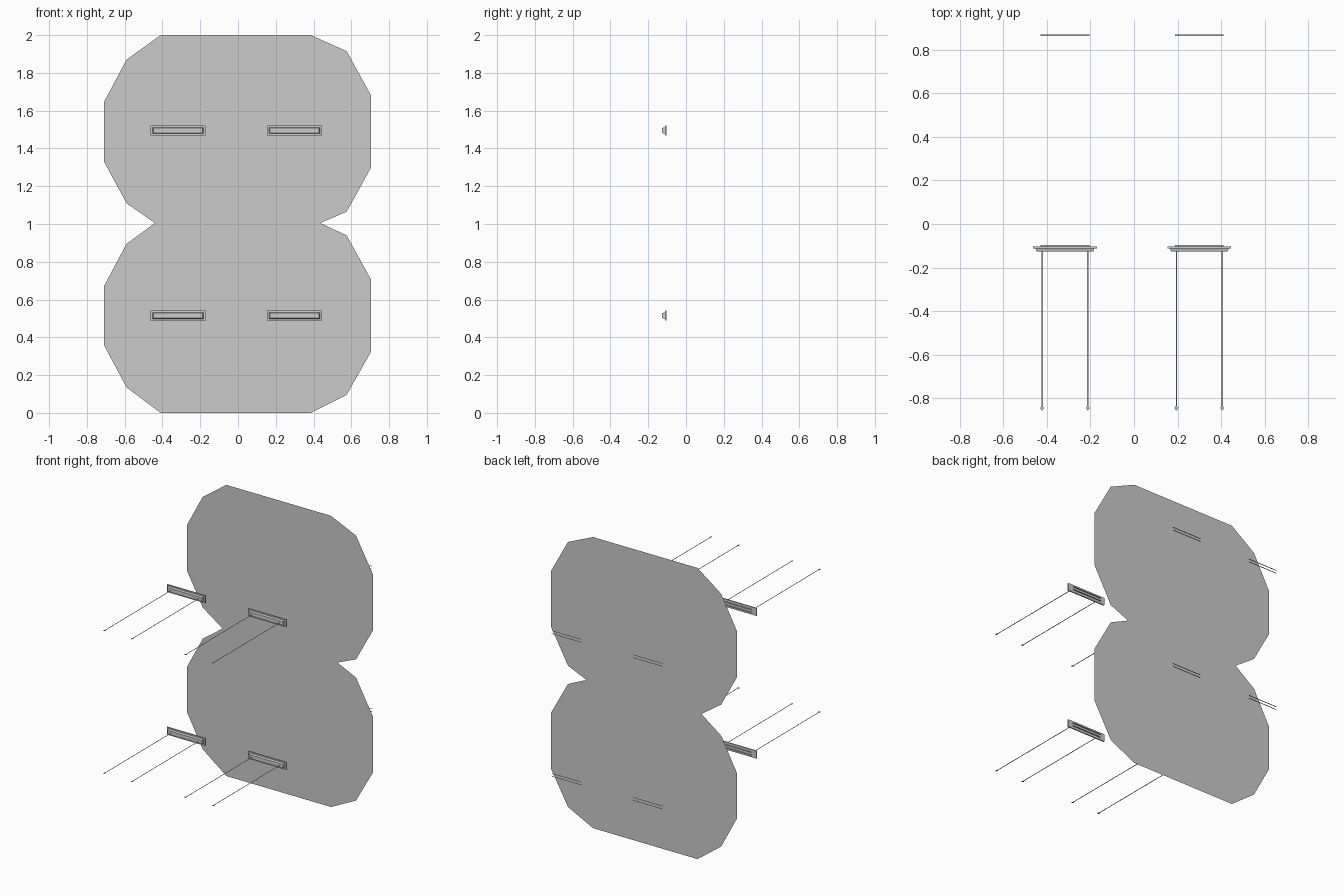
import bpy

if "Cube" in bpy.data.objects:
    bpy.data.objects.remove(bpy.data.objects["Cube"])

def mesh_object(name, verts, faces):
    me = bpy.data.meshes.new(name)
    me.from_pydata(verts, [], faces)
    ob = bpy.data.objects.new(name, me)
    bpy.context.collection.objects.link(ob)
    return ob

def flat(name, outline, z):
    # horizontal sheet from an x-y outline
    return mesh_object(name, [(x, y, z) for x, y in outline], [list(range(len(outline)))])

def rect(x0, x1, y0, y1):
    return [(x0, y0), (x1, y0), (x1, y1), (x0, y1)]

# thin back sheet with two faceted lobes
outline = [(-.41, 2), (.385, 2), (.575, 1.915), (.705, 1.68), (.705, 1.30), (.575, 1.065),
           (.435, 1.005), (.575, .94), (.705, .705), (.705, .325), (.575, .095), (.385, 0),
           (-.41, 0), (-.59, .135), (-.71, .36), (-.71, .67), (-.59, .895), (-.44, 1.005),
           (-.59, 1.11), (-.71, 1.33), (-.71, 1.645), (-.59, 1.87)]
mesh_object("lobed_sheet", [(x, .46, z) for x, z in outline], [list(range(len(outline)))])

def housing(name, cx, cz):
    # stepped rectangular rings running from the back flange to the raised front
    rings = [(.146, .026, -.104), (.146, .026, -.112), (.135, .017, -.112), (.130, .013, -.126)]
    verts, faces = [], []
    for hx, hz, y in rings:
        verts += [(cx - hx, y, cz - hz), (cx + hx, y, cz - hz),
                  (cx + hx, y, cz + hz), (cx - hx, y, cz + hz)]
    for r in range(len(rings) - 1):
        for i in range(4):
            j = (i + 1) % 4
            faces.append((4*r + i, 4*r + j, 4*r + 4 + j, 4*r + 4 + i))
    faces += [(0, 3, 2, 1), (12, 13, 14, 15)]
    mesh_object(name, verts, faces)

for row, cz in (("lower", .515), ("upper", 1.495)):
    for side, cx in (("left", -.317), ("right", .300)):
        tag = f"{row}_{side}"
        housing(f"housing_{tag}", cx, cz)
        # paired narrow strips behind the housing and at the far back
        for k, dz in enumerate((-.01, .01)):
            flat(f"near_strip_{tag}_{k}", rect(cx - .112, cx + .112, -.104, -.096), cz + dz)
            flat(f"far_strip_{tag}_{k}", rect(cx - .112, cx + .112, .864, .871), cz + dz)
        # forward needles with diamond tips, and the slot each leaves from
        for k, dx in enumerate((-.105, .105)):
            x = cx + dx
            flat(f"needle_{tag}_{k}", rect(x - .003, x + .003, -.84, -.125), cz)
            flat(f"needle_tip_{tag}_{k}",
                 [(x, -.858), (x + .009, -.845), (x, -.832), (x - .009, -.845)], cz)
            mesh_object(f"slot_{tag}_{k}",
                        [(x - .013, -.127, cz), (x - .007, -.127, cz - .004),
                         (x + .007, -.127, cz - .004), (x + .013, -.127, cz),
                         (x + .007, -.127, cz + .004), (x - .007, -.127, cz + .004)],
                        [range(6)])
